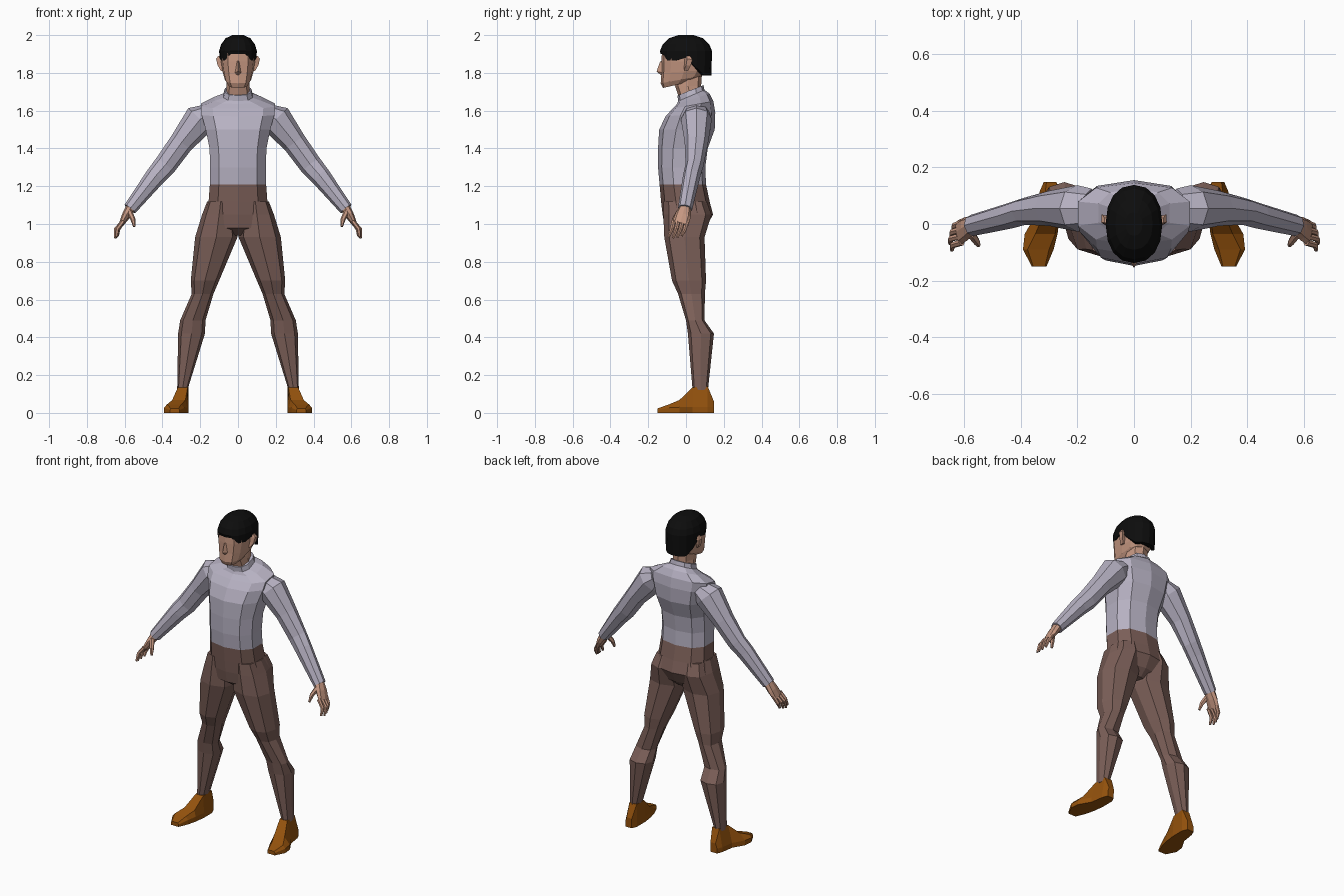
import bpy, bmesh, math
from mathutils import Vector


def material(name, rgb):
    m = bpy.data.materials.new(name)
    m.diffuse_color = (*rgb, 1)
    return m


SKIN = material("skin", (0.56, 0.31, 0.22))
KNIT = material("grey_lilac_knit", (0.47, 0.44, 0.54))
CLOTH = material("brown_cloth", (0.20, 0.115, 0.098))
LEATHER = material("tan_leather", (0.30, 0.085, 0.004))
HAIR = material("black_hair", (0.004, 0.004, 0.004))


def loft(name, rings, mat, mirror=False):
    """Skin a list of equal-length rings, cap both ends."""
    bm = bmesh.new()
    rows = [[bm.verts.new(p) for p in r] for r in rings]
    n = len(rows[0])
    for a, b in zip(rows, rows[1:]):
        for i in range(n):
            j = (i + 1) % n
            bm.faces.new((a[i], a[j], b[j], b[i]))
    bm.faces.new(rows[0])
    bm.faces.new(rows[-1])
    bmesh.ops.recalc_face_normals(bm, faces=bm.faces)
    me = bpy.data.meshes.new(name)
    bm.to_mesh(me)
    bm.free()
    me.materials.append(mat)
    ob = bpy.data.objects.new(name, me)
    bpy.context.collection.objects.link(ob)
    if mirror:
        ob.modifiers.new("mirror", 'MIRROR').use_axis[0] = True
    return ob


def soft(v, p):
    return math.copysign(abs(v) ** p, v)


def section(x0, x1, yf, yb, zf, zb=None, n=10, p=0.8):
    """Rounded level section, front vertex first; zf and zb tilt it."""
    zb = zf if zb is None else zb
    pts = []
    for i in range(n):
        a = 2 * math.pi * i / n
        s, c = soft(math.sin(a), p), soft(math.cos(a), p)
        t = (1 - c) / 2
        pts.append(((x0 + x1) / 2 + (x1 - x0) / 2 * s, yf + (yb - yf) * t, zf + (zb - zf) * t))
    return pts


def body(name, rows, mat, n=10, p=0.8):
    return loft(name, [section(-r[0], r[0], *r[1:], n=n, p=p) for r in rows], mat)


def limb(name, path, mat, n=8):
    """Tube along (x, y, z, radius across, radius in depth), mirrored."""
    pts = [Vector(q[:3]) for q in path]
    rings = []
    for i, q in enumerate(path):
        d = (pts[min(i + 1, len(pts) - 1)] - pts[max(i - 1, 0)]).normalized()
        u = Vector((0, 1, 0)).cross(d).normalized()
        v = d.cross(u)
        ang = [2 * math.pi * k / n for k in range(n)]
        rings.append([pts[i] + u * q[3] * math.cos(a) + v * q[4] * math.sin(a) for a in ang])
    return loft(name, rings, mat, True)


# Jumper body with raised collar: half width, front y, back y, front z, back z
body("jumper_body", [
    (.155, -.140, .106, 1.21), (.153, -.148, .102, 1.30), (.157, -.148, .115, 1.40),
    (.178, -.142, .152, 1.50), (.200, -.108, .155, 1.57, 1.59), (.205, -.072, .145, 1.61, 1.65),
    (.130, -.048, .125, 1.635, 1.69), (.080, -.042, .098, 1.65, 1.71),
    (.072, -.045, .092, 1.68, 1.735)], KNIT)

# Trouser seat
body("trouser_seat", [
    (.155, -.140, .106, 1.21), (.162, -.132, .125, 1.12), (.185, -.124, .143, 1.05),
    (.150, -.112, .105, .98), (.05, -.05, .06, .94)], CLOTH)

# Trouser legs: inner x, outer x, front y, back y, height
loft("trouser_leg", [section(*r, n=8) for r in [
    (.02, .163, -.120, .110, 1.12), (.01, .190, -.120, .135, 1.05),
    (.003, .227, -.115, .098, .93), (.100, .250, -.074, .106, .70),
    (.130, .245, -.042, .100, .63), (.172, .306, .000, .098, .49),
    (.175, .317, .010, .148, .42), (.268, .322, .035, .116, .12)]], CLOTH, True)

# Shoes: y, centre x, half width, height, top width factor
shoe = []
for y, x, w, h, k in [(.148, .297, .022, .06, .8), (.115, .297, .036, .14, .7),
                      (.035, .303, .042, .135, .62), (-.035, .328, .058, .068, .6),
                      (-.09, .338, .054, .045, .7), (-.15, .335, .026, .024, .8)]:
    tx = x - (w * .25 if h > .05 else 0)
    low = min(.03, h * .6)
    shoe.append([(x - w, y, 0), (x + w, y, 0), (x + w, y, low),
                 (tx + w * k, y, h), (tx - w * k, y, h), (x - w, y, low)])
loft("shoe", shoe, LEATHER, True)

# Sleeves
limb("sleeve", [
    (.150, .055, 1.590, .05, .07), (.200, .055, 1.555, .086, .082), (.300, .055, 1.430, .064, .062),
    (.385, .045, 1.312, .060, .048), (.435, .030, 1.255, .054, .046),
    (.572, -.005, 1.080, .036, .038)], KNIT)

# Hands: palm, four fingers, thumb
limb("palm", [(.565, -.003, 1.090, .028, .031), (.592, -.016, 1.045, .023, .042),
              (.617, -.030, 1.000, .014, .044)], SKIN)
for i in range(4):
    y = .004 - .023 * i
    s = (0, .008, .012, .006)[i]
    limb(f"finger_{i + 1}", [(.608, y, 1.015, .012, .012),
                             (.634 + s, y - .01, .972, .011, .011),
                             (.637 + s, y - .027, .937 - s, .007, .007)], SKIN, 6)
limb("thumb", [(.575, -.035, 1.065, .016, .016), (.556, -.062, 1.025, .013, .013),
               (.549, -.075, .987, .007, .008)], SKIN, 6)

# Neck and head
body("neck", [(.065, -.03, .085, 1.65), (.060, -.058, .080, 1.73), (.060, -.06, .085, 1.80)], SKIN, 8)
body("head", [
    (.052, -.122, .03, 1.720, 1.755), (.070, -.134, .085, 1.745, 1.785),
    (.082, -.130, .108, 1.80, 1.815), (.090, -.130, .122, 1.86),
    (.091, -.127, .120, 1.92), (.06, -.07, .08, 1.975)], SKIN, 12, .75)

# Nose
loft("nose", [[(-.010, -.12, 1.865), (.010, -.12, 1.865), (0, -.137, 1.86)],
              [(-.019, -.12, 1.80), (.019, -.12, 1.80), (0, -.156, 1.808)],
              [(-.012, -.12, 1.788), (.012, -.12, 1.788), (0, -.135, 1.790)]], SKIN)

# Ears
loft("ear", [[(.080, -.012, 1.81), (.090, -.012, 1.81), (.090, .010, 1.81), (.080, .010, 1.81)],
             [(.080, -.012, 1.84), (.108, .000, 1.84), (.108, .026, 1.84), (.080, .020, 1.84)],
             [(.080, -.012, 1.875), (.116, .006, 1.875), (.114, .034, 1.87), (.080, .024, 1.87)],
             [(.080, -.005, 1.89), (.104, .006, 1.89), (.104, .022, 1.89), (.080, .018, 1.89)]],
     SKIN, True)

# Hair cap, with a lower edge that drops behind the ears


def hairline(y):
    return 1.90 if y < -.11 else 1.865 if y < -.03 else 1.88 if y < .03 else 1.825 if y < .085 else 1.785


rows = []
for r, z in [(.30, 2.0), (.66, 1.983), (.90, 1.950), (1.0, 1.915), (.97, None), (.82, None)]:
    ring = []
    for i in range(16):
        a = 2 * math.pi * i / 16
        x, y = .1 * soft(math.sin(a), .9), -.138 * soft(math.cos(a), .9)
        ring.append((x * r, y * r, hairline(y) if z is None else z))
    rows.append(ring)
loft("hair", rows, HAIR)
